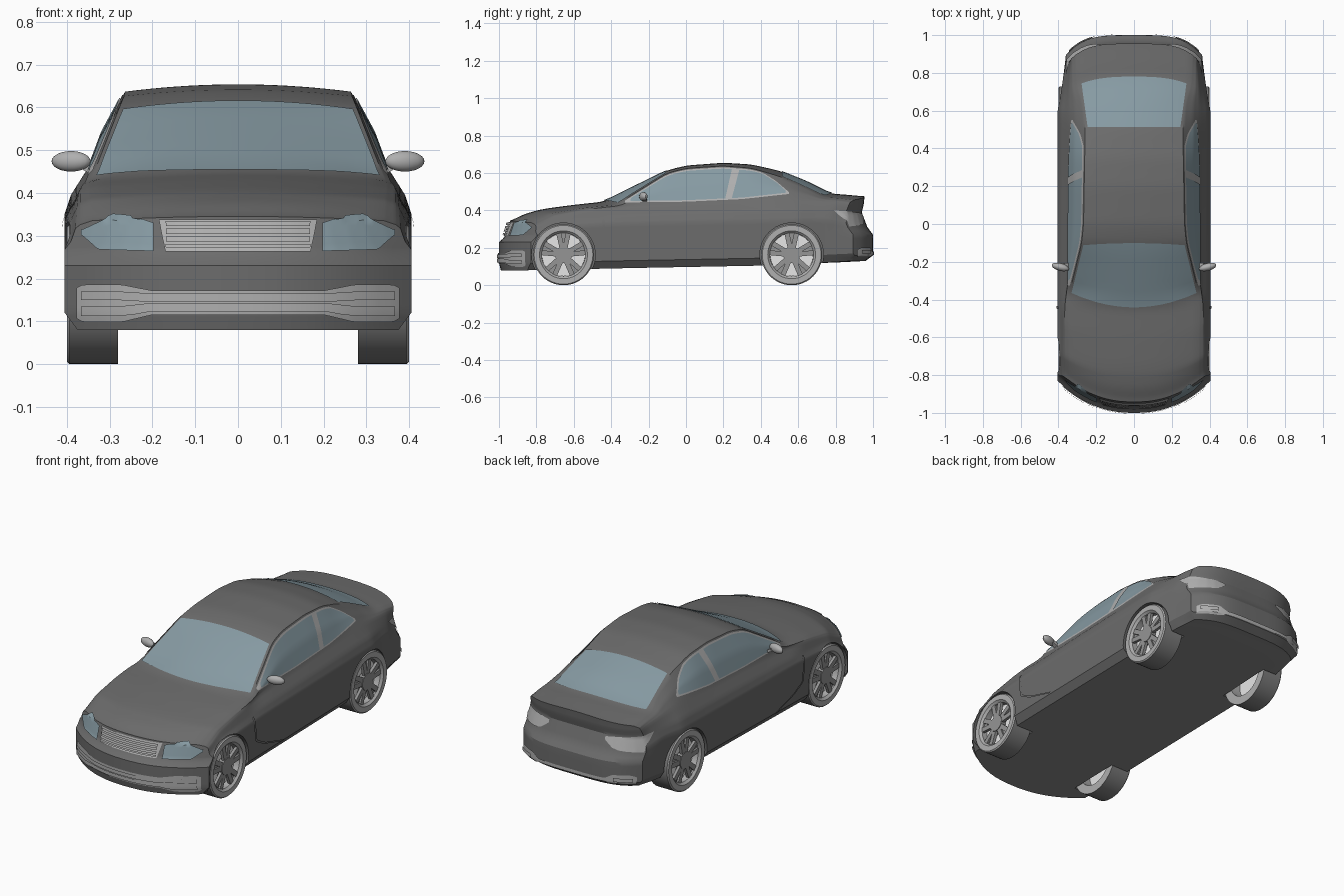
import bpy, bmesh, math
from mathutils import Vector, Matrix
from mathutils.bvhtree import BVHTree

if "Cube" in bpy.data.objects:
    bpy.data.objects.remove(bpy.data.objects["Cube"])


def material(name, r, g, b):
    m = bpy.data.materials.new(name)
    m.use_nodes = True
    m.diffuse_color = (r, g, b, 1)
    m.node_tree.nodes["Principled BSDF"].inputs["Base Color"].default_value = (r, g, b, 1)
    return m


PAINT = material("charcoal_paint", .15, .15, .15)
UNDER = material("underbody_grey", .25, .25, .25)
TYRE = material("tyre_grey", .21, .21, .21)
SILVER = material("silver_trim", .43, .43, .43)
SPOKE = material("spoke_grey", .3, .3, .3)
WHITE = material("pale_disc", .8, .8, .8)
GLASS = material("blue_grey_glass", .24, .325, .365)


def finish(bm, name, mats, smooth=True):
    mesh = bpy.data.meshes.new(name)
    bm.to_mesh(mesh)
    bm.free()
    for m in mats:
        mesh.materials.append(m)
    ob = bpy.data.objects.new(name, mesh)
    bpy.context.collection.objects.link(ob)
    if smooth:
        shade(ob)
    return ob


def shade(ob):
    bpy.ops.object.select_all(action="DESELECT")
    ob.select_set(True)
    bpy.context.view_layer.objects.active = ob
    bpy.ops.object.shade_smooth_by_angle(angle=math.radians(32))


def curve(*keys):
    def at(v):
        if v <= keys[0][0]:
            return keys[0][1]
        for (a, p), (b, q) in zip(keys, keys[1:]):
            if v <= b:
                return p + (q - p) * (v - a) / (b - a)
        return keys[-1][1]
    return at


def soft(*keys):
    f = curve(*keys)
    return lambda v: sum(f(v + s * .015) for s in range(-2, 3)) / 5


def clamp(v):
    return max(0, min(1, v))


# Body profiles along the length
half_width = soft((-1, .405), (.6, .405), (.76, .385), (1, .36))
floor_z = soft((-1, .08), (-.4, .09), (.4, .105), (.75, .12), (1, .13))
shoulder_z = soft((-1, .265), (-.8, .32), (-.4, .335), (.8, .355), (1, .33))
belt_w = soft((-1, .38), (-.5, .372), (-.36, .356), (0, .352), (.5, .348), (1, .335))
belt_z = soft((-1, .315), (-.8, .365), (-.6, .395), (-.4, .415), (0, .438), (.55, .465), (1, .43))
roof_w = soft((-1, .34), (-.45, .347), (-.36, .34), (-.1, .277), (0, .267),
              (.3, .262), (.5, .258), (.65, .27), (.75, .3), (1, .31))
roof_z = soft((-1, .333), (-.8, .385), (-.6, .413), (-.37, .432), (-.1, .6), (0, .625), (.2, .638),
              (.35, .626), (.5, .582), (.65, .518), (.75, .472), (1, .455))
centre_z = soft((-1, .342), (-.9, .378), (-.75, .41), (-.6, .43), (-.44, .447), (-.1, .615), (0, .64),
                (.2, .655), (.35, .646), (.5, .612), (.65, .552), (.77, .49), (1, .475))
nose_lean = curve((.08, .01), (.12, 0), (.235, 0), (.255, .03), (.34, .058))
tail_lean = curve((.13, -.04), (.16, 0), (.27, 0), (.31, -.03), (.39, -.06), (.43, -.05), (.475, -.045))

LENGTH, ACROSS, ROWS = 90, 18, 28


def shell_point(i, j, k):
    y, u = -1 + 2 * i / LENGTH, -1 + 2 * j / ACROSS
    w, fz, sz = half_width(y), floor_z(y), shoulder_z(y)
    bw, bz, rw, rz = belt_w(y), belt_z(y), roof_w(y), roof_z(y)
    side = [(w - .03, fz), (w, fz + .04), (w, fz * .4 + sz * .6), (w, sz), (w - .015, sz * .6 + bz * .4),
            (bw, bz), ((bw + rw) / 2 + .008, (bz + rz) / 2), (rw, rz)]
    s = k / ROWS * (len(side) - 1)
    n = min(int(s), len(side) - 2)
    hx, z = Vector(side[n]).lerp(Vector(side[n + 1]), s - n)
    x = hx * u
    z += (centre_z(y) - rz) * (1 - u * u) * (k / ROWS) ** 3
    nose, tail = clamp((-.3 - y) / .7), clamp((y - .6) / .4)
    y2 = y + .17 * nose * abs(x / .405) ** 2.3 - .13 * tail * (x / .38) ** 4
    y2 += nose_lean(z) * clamp(1 - (y + 1) / .2) + tail_lean(z) * clamp(1 - (1 - y) / .15)
    return x, y2, z


# Body shell: a gridded block shaped by the profiles
bm = bmesh.new()
verts, dims = {}, (LENGTH, ACROSS, ROWS)
for axis in range(3):
    a, b = [n for n in range(3) if n != axis]
    for end in (0, dims[axis]):
        for p in range(dims[a]):
            for q in range(dims[b]):
                quad = []
                for dp, dq in ((0, 0), (1, 0), (1, 1), (0, 1)):
                    key = [end] * 3
                    key[a], key[b] = p + dp, q + dq
                    key = tuple(key)
                    if key not in verts:
                        verts[key] = bm.verts.new(shell_point(*key))
                    quad.append(verts[key])
                face = bm.faces.new(quad)
                face.material_index = 1 if axis == 2 and end == 0 else 0
bmesh.ops.recalc_face_normals(bm, faces=bm.faces)
bm.normal_update()
surface = BVHTree.FromBMesh(bm)
body = finish(bm, "body_shell", [PAINT, UNDER], False)

# Wheel arches
AXLES = (("front", -.655), ("rear", .565))
HUB_Z = .163
for _, wy in AXLES:
    for sx in (1, -1):
        bm = bmesh.new()
        spot = Matrix.Translation((sx * .39, wy, HUB_Z)) @ Matrix.Rotation(math.pi / 2, 4, "Y")
        bmesh.ops.create_cone(bm, cap_ends=True, segments=48, radius1=.17, radius2=.17, depth=.24, matrix=spot)
        cutter = finish(bm, "arch_cutter", [PAINT], False)
        mod = body.modifiers.new("arch", "BOOLEAN")
        mod.operation, mod.solver, mod.object = "DIFFERENCE", "EXACT", cutter
        bpy.context.view_layer.objects.active = body
        bpy.ops.object.modifier_apply(modifier=mod.name)
        bpy.data.objects.remove(cutter)
shade(body)

# Thin plates laid onto the shell
VIEWS = {
    "left": (lambda a, b: (2, a, b), (-1, 0, 0)),
    "right": (lambda a, b: (-2, a, b), (1, 0, 0)),
    "front": (lambda a, b: (a, -2, b), (0, 1, 0)),
    "rear": (lambda a, b: (a, 2, b), (0, -1, 0)),
    "top": (lambda a, b: (a, b, 2), (0, 0, -1)),
}


def line(f, start, end):
    def at(t):
        a = start + (end - start) * t
        return a, f(a)
    return at


def plate(name, mat, view, low, high, lift=.004, n=28, m=8):
    start, ray = VIEWS[view]
    ray = Vector(ray)
    bm = bmesh.new()
    grid = []
    for i in range(n + 1):
        lo, hi = Vector(low(i / n)), Vector(high(i / n))
        for j in range(m + 1):
            origin = Vector(start(*lo.lerp(hi, j / m)))
            spot, normal = surface.ray_cast(origin, ray)[:2]
            if spot is None:
                spot, normal = surface.find_nearest(origin)[:2]
            grid.append(bm.verts.new(spot + normal * lift))
    for i in range(n):
        for j in range(m):
            c = i * (m + 1) + j
            f = bm.faces.new([grid[c], grid[c + 1], grid[c + m + 2], grid[c + m + 1]])
            f.normal_update()
            if f.normal.dot(ray) > 0:
                f.normal_flip()
    return finish(bm, name, [mat])


def strip(name, mat, view, f, start, end, width, lift):
    plate(name, mat, view, line(lambda a: f(a) - width / 2, start, end),
          line(lambda a: f(a) + width / 2, start, end), lift, m=2)


def both(f):
    return lambda x: f(abs(x))


# Windscreen and rear window
plate("windscreen", GLASS, "top", line(lambda x: -.44 + .7 * x * x, -.33, .33),
      line(lambda x: -.1 - .15 * x * x, -.268, .268))
plate("rear_window", GLASS, "top", line(lambda x: .513, -.245, .245),
      line(lambda x: .78 - 3 * x ** 4 - .25 * x * x, -.277, .277))

# Side windows, trim and raised body creases
sill = curve((-.35, .442), (0, .446), (.3, .46), (.56, .488))
fall = curve((.33, .63), (.4, .607), (.48, .557), (.55, .497))
arch = lambda y: min(roof_z(y) - .008, fall(y))
inner_sill = lambda y: sill(y) + .007
inner_arch = lambda y: arch(y) - .008
crease_y = curve((0, -.45), (.3, -.435), (.55, -.36), (1, -.2))
crease_z = curve((0, .35), (.3, .22), (.55, .18), (1, .135))
for s in ("left", "right"):
    plate(s + "_window_trim", SILVER, s, line(sill, -.325, .55), line(arch, -.325, .55), .002, 60)
    plate(s + "_front_window", GLASS, s, line(inner_sill, -.3, .21), line(inner_arch, -.29, .245), .005, 40)
    plate(s + "_quarter_window", GLASS, s, line(inner_sill, .245, .535), line(inner_arch, .285, .53), .005)
    plate(s + "_fender_crease", PAINT, s, lambda t: (crease_y(t), crease_z(t)),
          lambda t: (crease_y(t) + .014, crease_z(t) + .005), .006, m=1)
    strip(s + "_belt_crease", PAINT, s, curve((-.45, .388), (.3, .412)), -.45, .3, .004, .003)

# Headlights and tail lights
lamp_low = both(curve((.195, .26), (.32, .264), (.36, .3)))
lamp_high = both(curve((.195, .328), (.22, .337), (.29, .345), (.36, .312)))
tail_low = both(curve((.17, .365), (.215, .332), (.25, .322), (.355, .313)))
tail_high = both(curve((.17, .38), (.355, .398)))
for s, sx in (("left", 1), ("right", -1)):
    plate(s + "_headlight", GLASS, "front", line(lamp_low, sx * .195, sx * .362),
          line(lamp_high, sx * .195, sx * .362), .008)
    plate(s + "_tail_light", SILVER, "rear", line(tail_low, sx * .17, sx * .355),
          line(tail_high, sx * .17, sx * .355), .005)

# Grille with raised slats
plate("grille", SILVER, "front", line(lambda x: .26, -.168, .168), line(lambda x: .336, -.183, .183), .006)
for n in range(4):
    z = .27 + .018 * n
    strip("grille_slat", SILVER, "front", lambda x: z, -.165, .165, .012, .015)

# Front intake and rear bumper trim
in_low = both(curve((.2, .116), (.27, .099), (.36, .099), (.375, .108)))
in_high = both(curve((.2, .172), (.27, .186), (.36, .186), (.375, .178)))
plate("front_intake", SILVER, "front", line(in_low, -.375, .375), line(in_high, -.375, .375), .004, 60)
for share in (.3, .7):
    strip("intake_bar", SILVER, "front", lambda x: in_low(x) * (1 - share) + in_high(x) * share,
          -.36, .36, .02, .011)
out_low = both(curve((.2, .162), (.24, .155)))
out_high = both(curve((.2, .18), (.24, .203), (.32, .203), (.34, .192)))
plate("rear_bumper_trim", SILVER, "rear", line(out_low, -.34, .34), line(out_high, -.34, .34), .006, 60)
for s, sx in (("left", 1), ("right", -1)):
    strip(s + "_exhaust_bar", SILVER, "rear", lambda x: .179, sx * .245, sx * .325, .02, .014)

# Wheels
RING = [(.163, .28), (.163, .394), (.157, .4), (.128, .4), (.116, .388), (.116, .28)]
SEG = 48
turn = Matrix.Rotation(math.pi / 2, 4, "Y")
for end, wy in AXLES:
    for s, sx in (("left", 1), ("right", -1)):
        centre = Matrix.Translation((0, wy, HUB_Z))
        bm = bmesh.new()
        loops = [[bm.verts.new((sx * x, wy + r * math.sin(t), HUB_Z + r * math.cos(t))) for r, x in RING]
                 for t in (math.tau * n / SEG for n in range(SEG))]
        for p, q in zip(loops, loops[1:] + loops[:1]):
            for c in range(len(RING)):
                d = (c + 1) % len(RING)
                f = bm.faces.new([p[c], p[d], q[d], q[c]])
                f.material_index = 1 if c == 0 else 0
        bmesh.ops.recalc_face_normals(bm, faces=bm.faces)
        finish(bm, f"{end}_{s}_tyre", [SILVER, TYRE])

        # Five twin spokes, each with a recessed web
        bm = bmesh.new()
        for n in range(5):
            for tilt, out in ((-.22, .382), (0, .372), (.22, .382)):
                spin = Matrix.Rotation(sx * (math.tau * n / 5 + tilt), 4, "X")
                place = centre @ spin @ Matrix.Translation((sx * out, 0, .07))
                bmesh.ops.create_cube(bm, size=1, matrix=place @ Matrix.Diagonal((.016, .026, .094, 1)))
        bmesh.ops.create_cone(bm, cap_ends=True, segments=24, radius1=.045, radius2=.045, depth=.03,
                              matrix=centre @ Matrix.Translation((sx * .378, 0, 0)) @ turn)
        finish(bm, f"{end}_{s}_spokes", [SPOKE])

        bm = bmesh.new()
        bmesh.ops.create_cone(bm, cap_ends=True, segments=SEG, radius1=.115, radius2=.115, depth=.012,
                              matrix=centre @ Matrix.Translation((sx * .35, 0, 0)) @ turn)
        finish(bm, f"{end}_{s}_disc", [WHITE])

# Door mirrors
for s, sx in (("left", 1), ("right", -1)):
    bm = bmesh.new()
    bmesh.ops.create_uvsphere(bm, u_segments=20, v_segments=12, radius=1,
                              matrix=Matrix.Translation((sx * .39, -.228, .474)) @
                              Matrix.Rotation(sx * .25, 4, "Z") @ Matrix.Diagonal((.047, .02, .024, 1)))
    bmesh.ops.create_cube(bm, size=1, matrix=Matrix.Translation((sx * .353, -.22, .457)) @
                          Matrix.Rotation(-sx * .5, 4, "Y") @ Matrix.Diagonal((.04, .025, .014, 1)))
    finish(bm, s + "_door_mirror", [SILVER])
